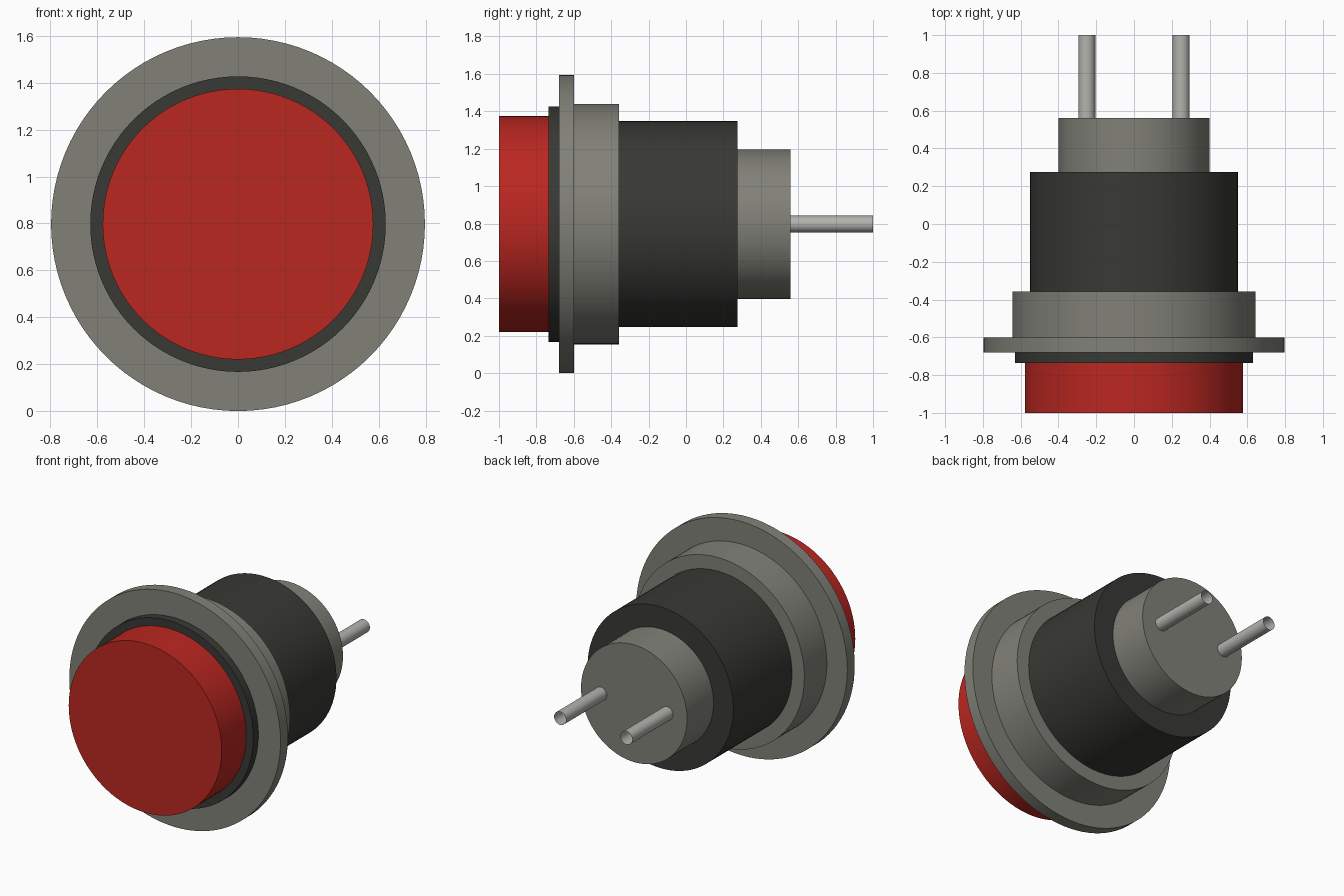
import bpy
import math

if "Cube" in bpy.data.objects:
    bpy.data.objects.remove(bpy.data.objects["Cube"])

AXIS_Z = 0.797  # height of the shared axis


def material(name, rgb):
    m = bpy.data.materials.new(name)
    m.diffuse_color = (*rgb, 1)
    m.use_nodes = True
    m.node_tree.nodes["Principled BSDF"].inputs["Base Color"].default_value = m.diffuse_color
    return m


red = material("red_plastic", (0.50, 0.02, 0.015))
black = material("black_plastic", (0.04, 0.04, 0.035))
grey = material("grey_metal", (0.22, 0.22, 0.19))
steel = material("pin_metal", (0.45, 0.45, 0.42))


def cylinder(name, radius, y0, y1, mat, x=0.0, sides=96, fill='NGON'):
    """Cylinder lying along y from y0 to y1."""
    bpy.ops.mesh.primitive_cylinder_add(
        vertices=sides, radius=radius, depth=y1 - y0, end_fill_type=fill,
        location=(x, (y0 + y1) / 2, AXIS_Z), rotation=(-math.pi / 2, 0, 0))
    ob = bpy.context.object
    ob.name = name
    ob.data.materials.append(mat)
    bpy.ops.object.transform_apply(location=False, rotation=True, scale=False)
    bpy.ops.object.shade_smooth_by_angle(angle=math.radians(30))
    return ob


# Stacked turned parts, front to back
cylinder("button_cap", 0.577, -1.0, -0.735, red)
cylinder("button_seat", 0.63, -0.735, -0.68, black)
cylinder("flange", AXIS_Z, -0.68, -0.60, grey)
cylinder("collar", 0.643, -0.60, -0.357, grey)
cylinder("body", 0.55, -0.357, 0.275, black)
cylinder("rear_housing", 0.40, 0.275, 0.56, grey)

# Two open-ended terminal pins
for side, x in (("left", -0.25), ("right", 0.25)):
    cylinder(f"pin_{side}", 0.045, 0.56, 1.0, steel, x, 32, 'NOTHING')
